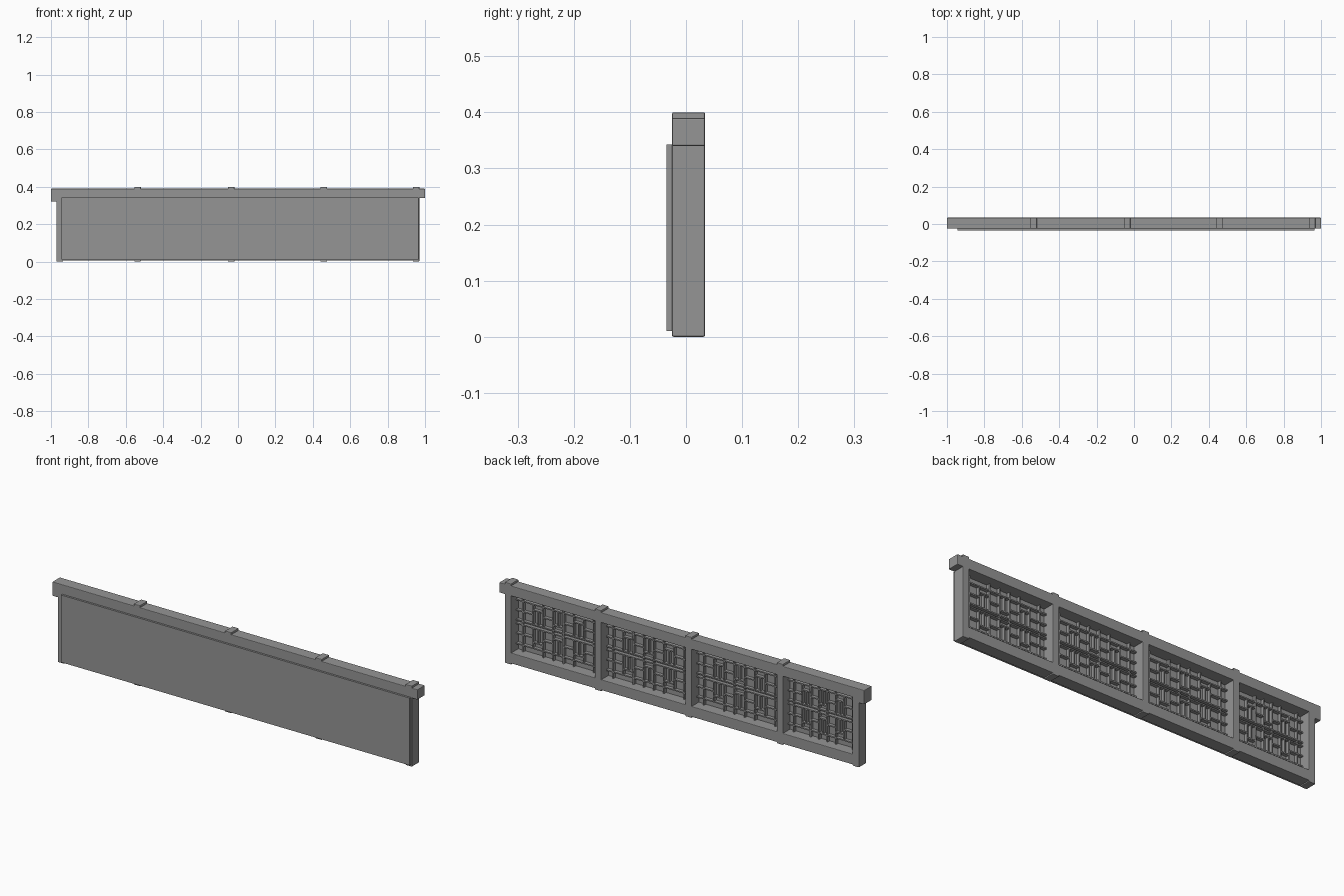
import bpy
import bmesh
from mathutils import Matrix, Vector

cube = bpy.data.objects.get("Cube")
if cube:
    bpy.data.objects.remove(cube, do_unlink=True)

GREY = (0.3, 0.3, 0.3, 1)
mat = bpy.data.materials.new("mid grey")
mat.use_nodes = True
mat.diffuse_color = GREY
mat.node_tree.nodes["Principled BSDF"].inputs["Base Color"].default_value = GREY

FRONT, BACK = -0.025, 0.034


def boxes(name, spans, bevel=0):
    """One object made of boxes, each given as (x0, x1, y0, y1, z0, z1)."""
    bm = bmesh.new()
    for x0, x1, y0, y1, z0, z1 in spans:
        centre = Vector((x0 + x1, y0 + y1, z0 + z1)) / 2
        size = Matrix.Diagonal((x1 - x0, y1 - y0, z1 - z0, 1))
        bmesh.ops.create_cube(bm, size=1, matrix=Matrix.Translation(centre) @ size)
    mesh = bpy.data.meshes.new(name)
    bm.to_mesh(mesh)
    bm.free()
    mesh.materials.append(mat)
    obj = bpy.data.objects.new(name, mesh)
    bpy.context.collection.objects.link(obj)
    if bevel:
        mod = obj.modifiers.new("soft edges", "BEVEL")
        mod.width = bevel
        mod.segments = 2
    return obj


# Rails along the top and bottom, with a deeper block on one end
boxes("top_rail", [(-0.97, 1, FRONT, BACK, 0.34, 0.39)], 0.003)
boxes("rail_end_block", [(-1, -0.94, FRONT, BACK, 0.32, 0.39)], 0.003)
boxes("bottom_rail", [(-0.96, 0.96, FRONT, BACK, 0.006, 0.058)], 0.003)

# Posts, which poke through the rails
posts = [-0.953, -0.537, -0.037, 0.458, 0.952]
for i, x in enumerate(posts):
    top = 0.385 if i == 0 else 0.4
    boxes(f"post_{i + 1}", [(x - 0.0175, x + 0.0175, FRONT, BACK, 0, top)], 0.003)

# Flat board across the front
boxes("front_board", [(-0.945, 0.965, -0.035, FRONT + 0.002, 0.01, 0.343)])

# Lattice pattern in one bay: (fixed position, start, end) as fractions
ACROSS = [(0.47, 0, 1), (0.53, 0, 1), (0.12, 0, 1), (0.88, 0, 1),
          (0.3, 0, 0.2), (0.3, 0.32, 0.44), (0.3, 0.56, 0.68), (0.3, 0.8, 1),
          (0.22, 0.2, 0.32), (0.22, 0.68, 0.8), (0.38, 0.44, 0.56)]
UPRIGHT = [(0.08, 0, 1), (0.92, 0, 1), (0.44, 0, 1), (0.56, 0, 1),
           (0.2, 0.12, 0.47), (0.32, 0, 0.47), (0.68, 0, 0.47), (0.8, 0.12, 0.47),
           (0.26, 0.22, 0.47), (0.74, 0.22, 0.47), (0.5, 0.12, 0.38)]
# The short bars repeat upside down in the upper half
ACROSS += [(1 - p, a, b) for p, a, b in ACROSS[4:]]
UPRIGHT += [(1 - p, 1 - b, 1 - a) for p, a, b in UPRIGHT[4:]]

HALF, Y0, Y1 = 0.003, -0.024, -0.006
LOW, HIGH = 0.056, 0.342
for i, (a, b) in enumerate(zip(posts, posts[1:])):
    left, width, height = a + 0.016, b - a - 0.032, HIGH - LOW
    bars = []
    for p, s, e in ACROSS:
        z = LOW + p * height
        bars.append((left + s * width, left + e * width, Y0, Y1, z - HALF, z + HALF))
    for p, s, e in UPRIGHT:
        x = left + p * width
        bars.append((x - HALF, x + HALF, Y0, Y1 - 0.001, LOW + s * height, LOW + e * height))
    boxes(f"lattice_{i + 1}", bars)
